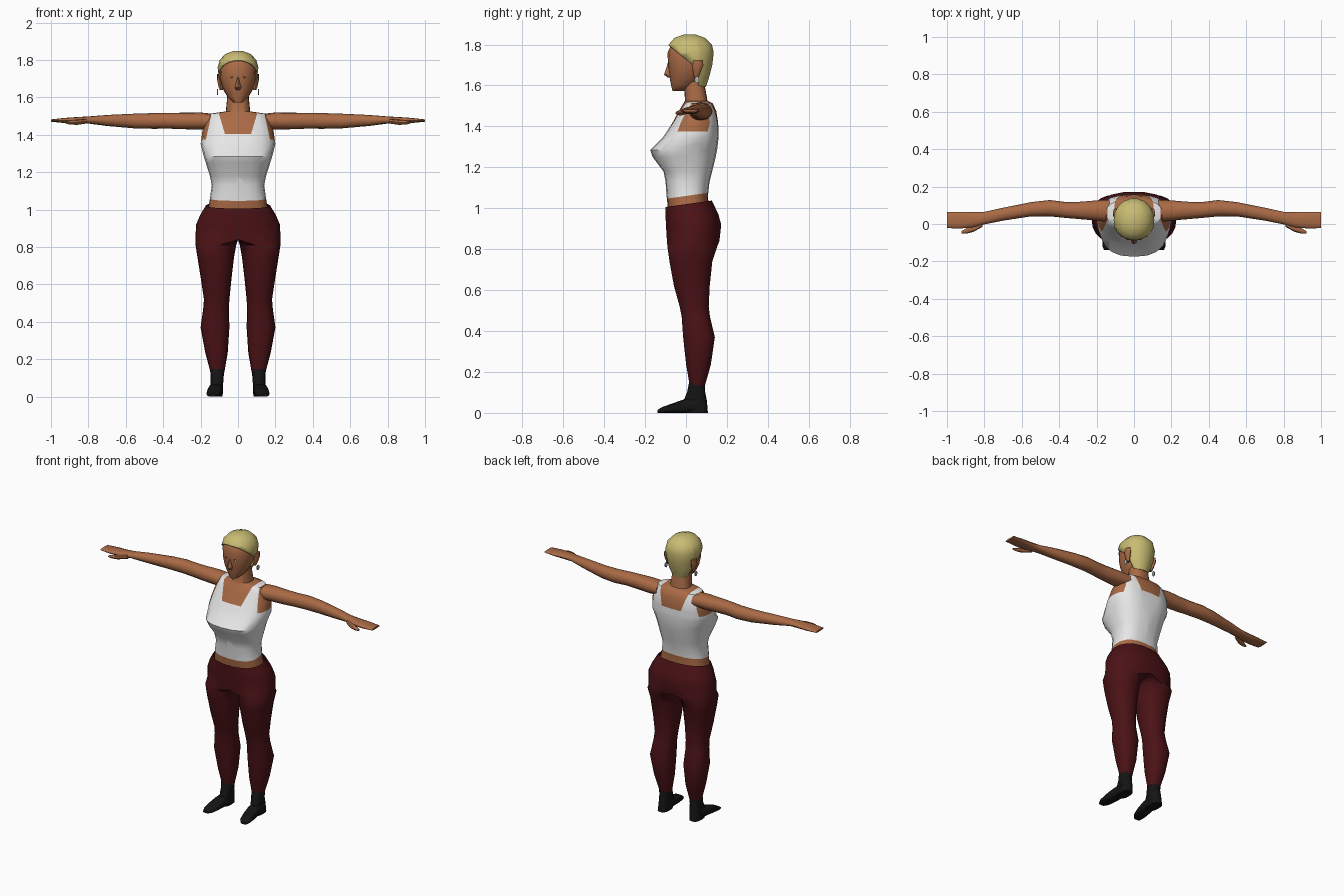
import bpy, bmesh, math
from mathutils import Vector


def material(name, r, g, b):
    m = bpy.data.materials.new(name)
    m.diffuse_color = (r, g, b, 1)
    return m


SKIN = material("skin", 0.40, 0.145, 0.06)
WHITE = material("white cloth", 0.80, 0.80, 0.80)
RED = material("dark red cloth", 0.070, 0.006, 0.008)
BLACK = material("black leather", 0.007, 0.007, 0.007)
BLOND = material("blond hair", 0.58, 0.50, 0.17)
METAL = material("grey metal", 0.45, 0.47, 0.48)


def finish(bm, name, mats, mirror=False, angle=45):
    bmesh.ops.recalc_face_normals(bm, faces=bm.faces[:])
    me = bpy.data.meshes.new(name)
    bm.to_mesh(me)
    bm.free()
    ob = bpy.data.objects.new(name, me)
    bpy.context.collection.objects.link(ob)
    for m in mats:
        me.materials.append(m)
    if mirror:
        mod = ob.modifiers.new("mirror", 'MIRROR')
        mod.use_clip = True
    bpy.ops.object.select_all(action='DESELECT')
    ob.select_set(True)
    bpy.context.view_layer.objects.active = ob
    bpy.ops.object.shade_smooth_by_angle(angle=math.radians(angle))
    return ob


def loft(rings, axis='Z', n=16, power=2.0, half=False, tilt=0.0):
    """Rings are (position, a0, a1, b0, b1): extents across the axis."""
    bm = bmesh.new()
    loops = []
    for p, a0, a1, b0, b1 in rings:
        loop = []
        for i in range(n):
            t = 2 * math.pi * i / n
            c, s = math.cos(t), math.sin(t)
            a = (a0 + a1) / 2 + (a1 - a0) / 2 * math.copysign(abs(c) ** (2 / power), c)
            b = (b0 + b1) / 2 + (b1 - b0) / 2 * math.copysign(abs(s) ** (2 / power), s)
            if half:
                a = max(a, 0.0)
            co = {'Z': (a, b, p + tilt * b), 'X': (p, a, b), 'Y': (a, p, b)}[axis]
            loop.append(bm.verts.new(co))
        loops.append(loop)
    for lo, hi in zip(loops, loops[1:]):
        for i in range(n):
            j = (i + 1) % n
            bm.faces.new((lo[i], lo[j], hi[j], hi[i]))
    bm.faces.new(loops[0])
    bm.faces.new(loops[-1])
    return bm


def cut(bm, co, no):
    bmesh.ops.bisect_plane(bm, geom=bm.verts[:] + bm.edges[:] + bm.faces[:],
                           dist=1e-5, plane_co=co, plane_no=no)


def sym(z, w, y0, y1):
    return (z, -w, w, y0, y1)


# Torso and neck, with the tank top marked out on its faces
bm = loft([sym(0.97, .165, -.085, .115), sym(1.06, .150, -.095, .107),
           sym(1.13, .140, -.100, .115), sym(1.18, .150, -.110, .128),
           sym(1.25, .172, -.163, .145), sym(1.285, .183, -.175, .152),
           sym(1.35, .200, -.110, .160), sym(1.42, .190, -.065, .157),
           sym(1.475, .172, -.035, .148), sym(1.513, .150, -.012, .130),
           sym(1.525, .065, -.005, .105), sym(1.62, .056, -.010, .088)],
          n=20, power=2.5)
cut(bm, (0, 0, 1.06), (0, -.14, 1))
cut(bm, (0, 0, 1.375), (0, 0, 1))
cut(bm, (0, 0, 1.405), (0, 0, 1))
for s in (-1, 1):
    cut(bm, (s * .07, 0, 1.405), (s, 0, -.3))
    cut(bm, (s * .165, 0, 1.405), (s, 0, .22))
for f in bm.faces:
    c = f.calc_center_median()
    x = abs(c.x)
    inner = x > .07 + .3 * (c.z - 1.405)
    outer = x < .165 - .22 * (c.z - 1.405)
    body = c.z < 1.375 or (c.z < 1.405 and outer)
    strap = inner and outer and c.z < 1.524
    f.material_index = int(c.z > 1.06 + .14 * c.y and (body or strap))
finish(bm, "torso_and_tank_top", [SKIN, WHITE])

# Trousers: each leg runs up into half of the hips
bm = loft([(.13, .073, .147, .018, .092), (.235, .055, .175, 0, .122),
           (.37, .046, .200, -.015, .142), (.47, .049, .186, -.022, .118),
           (.52, .046, .182, -.032, .112), (.62, .036, .197, -.060, .117),
           (.74, .022, .216, -.082, .130), (.81, .010, .227, -.092, .153),
           (.84, -.228, .228, -.095, .165), (.92, -.224, .224, -.100, .174),
           (.97, -.203, .203, -.102, .160), (1.02, -.172, .172, -.102, .128)],
          n=18, power=2.25, half=True, tilt=0.0)
for v in bm.verts:
    if v.co.z > 1.0:
        v.co.z += .14 * v.co.y
# remove the hidden wall on the mirror plane and the waist cap
bm.normal_update()
bmesh.ops.delete(bm, geom=[f for f in bm.faces
                           if all(v.co.x < 1e-5 for v in f.verts)
                           or all(v.co.z > .99 for v in f.verts)], context='FACES')
finish(bm, "trousers", [RED], mirror=True)

# Boots: ankle shaft and wedge toe
bm = loft([(0, .082, .152, -.005, .107), (.06, .080, .148, -.012, .102),
           (.10, .077, .147, .005, .094), (.148, .073, .149, .015, .093)], n=12, power=2.6)
finish(bm, "boot_shaft", [BLACK], mirror=True)
bm = loft([(.06, .082, .152, 0, .075), (-.01, .082, .158, 0, .066),
           (-.07, .088, .167, 0, .045), (-.12, .100, .168, 0, .027),
           (-.14, .118, .160, 0, .014)], axis='Y', n=12, power=3)
finish(bm, "boot_toe", [BLACK], mirror=True)

# Arms with flat mitten hands and thumbs
bm = loft([(.13, .010, .130, 1.435, 1.512), (.20, .018, .126, 1.428, 1.519),
           (.30, .027, .118, 1.430, 1.518), (.37, .033, .118, 1.433, 1.517),
           (.45, .041, .128, 1.432, 1.516), (.55, .041, .117, 1.434, 1.513),
           (.70, .018, .087, 1.447, 1.506), (.80, -.002, .065, 1.460, 1.498),
           (.86, -.018, .063, 1.460, 1.495), (.93, -.024, .065, 1.463, 1.490),
           (1.0, -.022, .063, 1.470, 1.482)], axis='X', n=12, power=2.2)
finish(bm, "arm", [SKIN], mirror=True)
bm = loft([(.81, -.015, .015, 1.460, 1.485), (.86, -.043, -.005, 1.453, 1.481),
           (.90, -.052, -.025, 1.455, 1.475), (.922, -.050, -.038, 1.460, 1.470)],
          axis='X', n=8)
finish(bm, "thumb", [SKIN], mirror=True)

# Head, nose and ears
bm = loft([sym(1.572, .026, -.066, -.005), sym(1.60, .054, -.073, .055),
           sym(1.65, .082, -.082, .090), sym(1.70, .096, -.088, .112),
           sym(1.76, .098, -.090, .118), sym(1.81, .080, -.068, .100),
           sym(1.838, .035, -.030, .060)], n=16, power=2.1)
finish(bm, "head", [SKIN], angle=60)
bm = loft([sym(1.64, .012, -.090, -.06), sym(1.652, .017, -.108, -.06),
           sym(1.68, .010, -.098, -.06), sym(1.71, .007, -.089, -.06)], n=8)
finish(bm, "nose", [SKIN])
bm = loft([(1.640, .080, .098, .040, .060), (1.66, .082, .105, .035, .070),
           (1.70, .085, .113, .030, .085), (1.725, .088, .112, .035, .082)], n=8)
finish(bm, "ear", [SKIN], mirror=True)

# Hair: a larger head shell cut along the hairline
bm = loft([sym(1.592, .050, .020, .098), sym(1.64, .082, -.035, .114),
           sym(1.70, .102, -.088, .130), sym(1.76, .109, -.097, .137),
           sym(1.80, .098, -.086, .128), sym(1.832, .068, -.058, .095),
           sym(1.848, .025, -.015, .050)], n=18, power=2.1)
cut(bm, (0, -.09, 1.80), (0, .8, 1))
cut(bm, (0, .06, 0), (0, 1, 0))
bmesh.ops.delete(bm, geom=[f for f in bm.faces
                           if f.calc_center_median().y < .06
                           and f.calc_center_median().z
                           < 1.80 - .8 * (f.calc_center_median().y + .09)],
                 context='FACES')
hair = finish(bm, "short_hair", [BLOND], angle=35)
thick = hair.modifiers.new("thickness", 'SOLIDIFY')
thick.thickness = .008
thick.offset = -1


def ball(name, mat, loc, size, mirror=True):
    b = bmesh.new()
    bmesh.ops.create_uvsphere(b, u_segments=10, v_segments=6, radius=1)
    for v in b.verts:
        v.co = Vector(loc) + Vector([p * q for p, q in zip(v.co, size)])
    return finish(b, name, [mat], mirror)


# Small face details and hoop earrings
ball("eye", WHITE, (.032, -.077, 1.708), (.011, .007, .005))
ball("iris", BLACK, (.032, -.083, 1.708), (.004, .003, .004))
ball("nose_stud", METAL, (.014, -.098, 1.655), (.004, .004, .004), False)
bm = loft([(.106, .042, .064, 1.612, 1.645), (.113, .042, .064, 1.612, 1.645)],
          axis='X', n=12)
finish(bm, "earring", [METAL], mirror=True)
